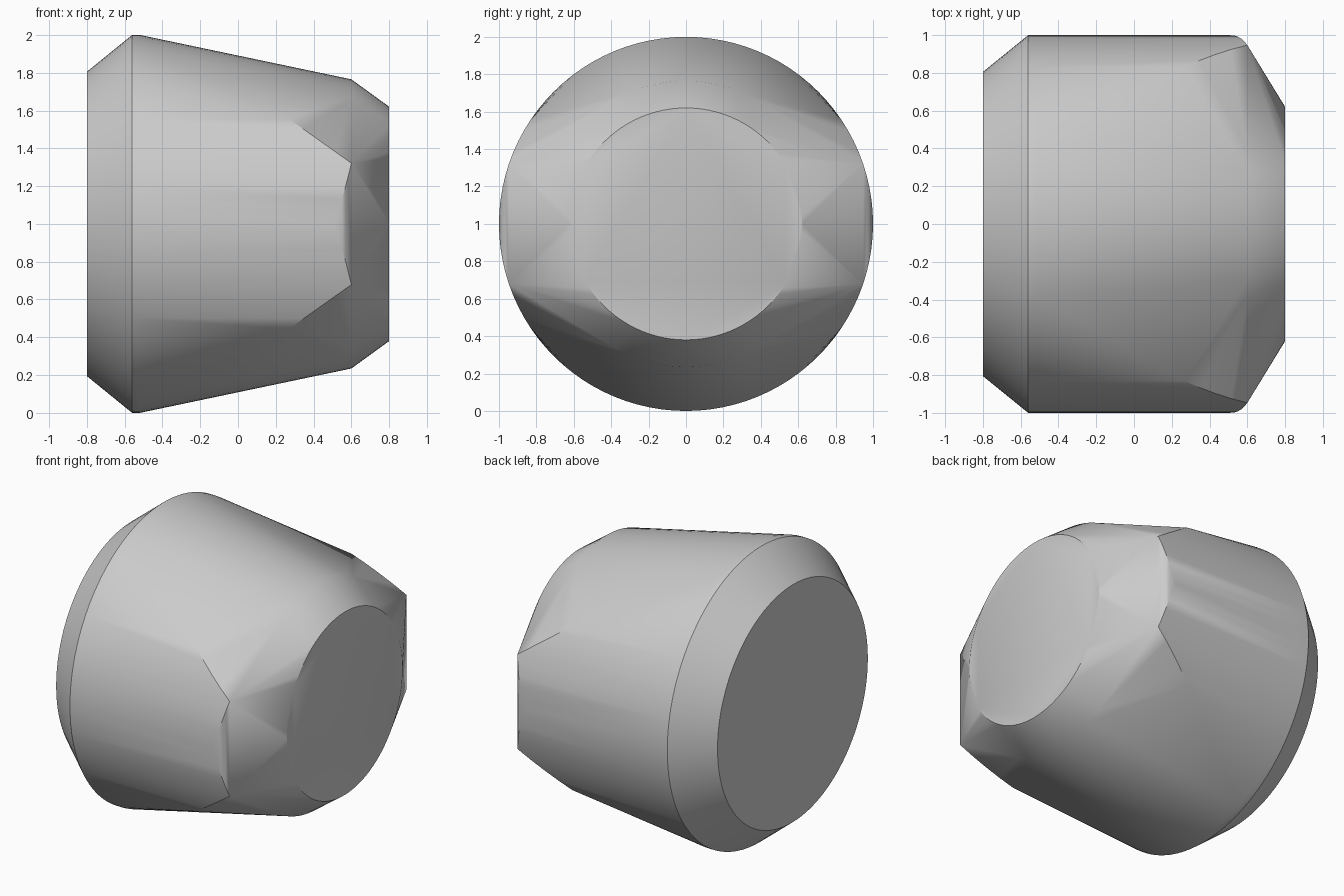
import bpy, bmesh, math

cube = bpy.data.objects.get("Cube")
if cube:
    bpy.data.objects.remove(cube, do_unlink=True)

SEG = 96
STEP = math.tau / SEG

grey = bpy.data.materials.new("plain_grey")
grey.use_nodes = True
colour = (0.6, 0.6, 0.6, 1)
grey.diffuse_color = colour
grey.node_tree.nodes["Principled BSDF"].inputs["Base Color"].default_value = colour

bm = bmesh.new()


def point(x, radius, angle):
    bm.verts.new((x, radius * math.cos(angle), 1 + radius * math.sin(angle)))


# Round stations: bevelled base, tapering body and small end cap
for x, radius in [(-0.8, 0.805), (-0.56, 1), (-0.52, 1), (0.6, 0.765), (0.8, 0.62)]:
    for i in range(SEG):
        point(x, radius, i * STEP)

# Full-width side cheeks with a rounded front edge and cut corners
corner, tip = 5, 9
z0, z1 = math.sin(corner * STEP), math.sin(tip * STEP)
for i in range(tip + 1):
    a = i * STEP
    if i <= corner:
        x = 0.5 + 0.1 * (i / corner) ** 0.75
    else:
        x = 0.6 - 0.33 * (math.sin(a) - z0) / (z1 - z0)
    angles = (0, math.pi) if i == 0 else (a, -a, math.pi - a, math.pi + a)
    for angle in angles:
        point(x, 1, angle)

# Tight convex skin over the stations and cheeks
hull = bmesh.ops.convex_hull(bm, input=bm.verts[:])
spare = set(hull["geom_interior"]) | set(hull["geom_unused"])
bmesh.ops.delete(bm, geom=[v for v in spare if isinstance(v, bmesh.types.BMVert)], context="VERTS")
bmesh.ops.dissolve_limit(bm, angle_limit=0.002, verts=bm.verts[:], edges=bm.edges[:])
bmesh.ops.recalc_face_normals(bm, faces=bm.faces[:])

mesh = bpy.data.meshes.new("tapered_body")
bm.to_mesh(mesh)
bm.free()
mesh.materials.append(grey)
body = bpy.data.objects.new("tapered_body", mesh)
bpy.context.collection.objects.link(body)

# Smooth sides with crisp rims
bpy.ops.object.select_all(action="DESELECT")
body.select_set(True)
bpy.context.view_layer.objects.active = body
bpy.ops.object.shade_smooth_by_angle(angle=math.radians(30))
